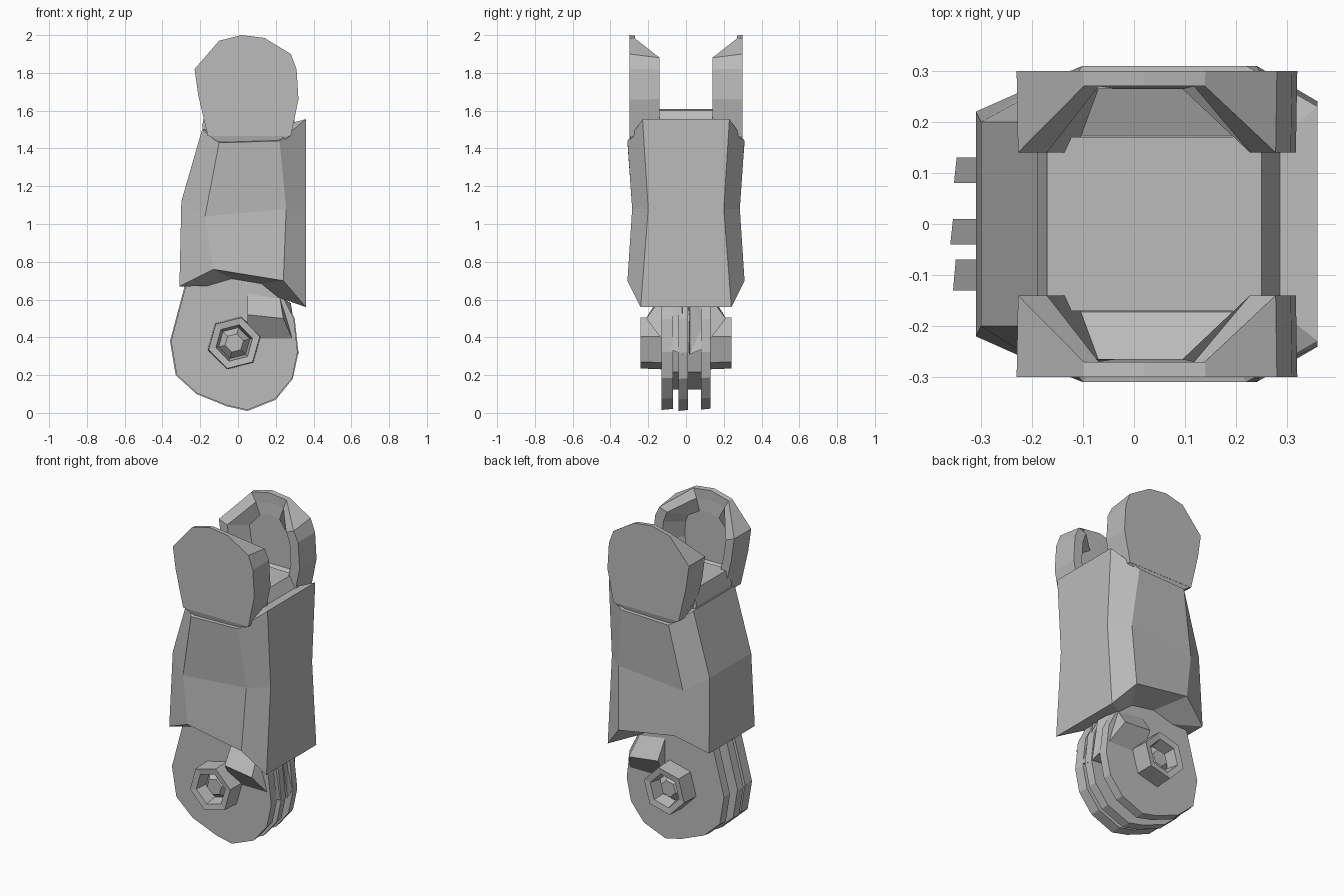
import bpy, bmesh, math
from mathutils import Vector

cube = bpy.data.objects.get("Cube")
if cube:
    bpy.data.objects.remove(cube, do_unlink=True)

grey = bpy.data.materials.new("plain grey")
grey.use_nodes = True
grey.diffuse_color = (0.5, 0.5, 0.5, 1)
grey.node_tree.nodes["Principled BSDF"].inputs["Base Color"].default_value = (0.5, 0.5, 0.5, 1)


def loft(name, rings):
    """Skin equal-length rings of points and close both ends with a fan."""
    bm = bmesh.new()
    rows = [[bm.verts.new(p) for p in ring] for ring in rings]
    n = len(rows[0])
    for a, b in zip(rows, rows[1:]):
        for i in range(n):
            j = (i + 1) % n
            bm.faces.new((a[i], a[j], b[j], b[i]))
    for row in (rows[0], rows[-1]):
        mid = bm.verts.new(sum((v.co for v in row), Vector()) / n)
        for i in range(n):
            bm.faces.new((row[i], row[(i + 1) % n], mid))
    bmesh.ops.recalc_face_normals(bm, faces=bm.faces)
    mesh = bpy.data.meshes.new(name)
    bm.to_mesh(mesh)
    bm.free()
    mesh.materials.append(grey)
    obj = bpy.data.objects.new(name, mesh)
    bpy.context.collection.objects.link(obj)
    return obj


def scaled(outline, y, s, cx, cz):
    return [(cx + (x - cx) * s, y, cz + (z - cz) * s) for x, z in outline]


def circle(r, y, n, turn=0.0, cx=-0.02, cz=0.37):
    return [(cx + r * math.cos(turn + math.tau * i / n), y,
             cz + r * math.sin(turn + math.tau * i / n)) for i in range(n)]


# Limb shell: corner columns from bottom to top, mirrored front to back
columns = [
    [(0.36, -0.24, 0.56), (0.36, -0.20, 1.08), (0.36, -0.23, 1.555)],
    [(0.24, -0.31, 0.70), (0.255, -0.285, 1.08), (0.22, -0.31, 1.44)],
    [(-0.13, -0.30, 0.76), (-0.175, -0.28, 1.04), (-0.10, -0.31, 1.43)],
    [(-0.31, -0.22, 0.67), (-0.30, -0.20, 1.12), (-0.19, -0.20, 1.50)],
]
columns += [[(x, -y, z) for x, y, z in col] for col in reversed(columns)]
loft("limb_shell", list(zip(*columns)))

# Saddle floor between the two fork lugs
saddle = [(-0.17, 1.42), (0.25, 1.42), (0.29, 1.53), (0.25, 1.60), (-0.17, 1.61), (-0.19, 1.52)]
loft("fork_saddle", [[(x, y, z) for x, z in saddle] for y in (-0.17, 0.17)])

# Fork lugs: rounded outer plate with a rim that is open at the top
lug = [(-0.16, 1.465), (0.28, 1.465), (0.32, 1.66), (0.31, 1.82), (0.28, 1.90),
       (0.14, 1.985), (0.02, 2.0), (-0.10, 1.97), (-0.23, 1.82), (-0.21, 1.68)]


def rim(s):
    ring = []
    for x, y, z in scaled(lug, 0.14, s, 0.04, 1.72):
        top = abs(x - 0.02) < 0.14 and z > 1.8
        ring.append((x, 0.27, z) if top else (x, y, min(z, 1.88)))
    return ring


for side, word in ((-1, "front"), (1, "back")):
    rings = [scaled(lug, 0.30, 1, 0.04, 1.72), rim(0.99), rim(0.78),
             scaled(lug, 0.265, 0.55, 0.04, 1.70)]
    loft(word + "_fork_lug", [[(x, side * y, z) for x, y, z in r] for r in rings])
    # Bevelled foot under the lug
    foot = [[(-0.16, side * 0.30, 1.47), (0.28, side * 0.30, 1.47),
             (0.30, side * 0.14, 1.55), (-0.18, side * 0.14, 1.55)],
            [(-0.10, side * 0.29, 1.43), (0.22, side * 0.29, 1.43),
             (0.25, side * 0.14, 1.43), (-0.15, side * 0.14, 1.43)]]
    loft(word + "_lug_foot", foot)

# Lower joint: stacked irregular discs around a core
disc = [(-0.36, 0.38), (-0.33, 0.20), (-0.22, 0.10), (-0.06, 0.035), (0.05, 0.01),
        (0.20, 0.07), (0.29, 0.18), (0.32, 0.32), (0.30, 0.50), (0.20, 0.70),
        (-0.02, 0.76), (-0.28, 0.68)]
for word, y0, y1, s in (("front", -0.13, -0.07, 0.985), ("middle", -0.04, 0.01, 1.0),
                        ("back", 0.08, 0.13, 0.98)):
    loft(word + "_joint_disc", [scaled(disc, y0, s, 0, 0.38), scaled(disc, y1, s * 0.985, 0, 0.38)])
loft("joint_core", [circle(0.26, y, 10) for y in (-0.12, 0.12)])

# Hollow hubs with a small pointed plug
for side, word in ((-1, "front"), (1, "back")):
    prof = ((0.145, 0.12), (0.14, 0.24), (0.10, 0.235), (0.085, 0.16), (0.05, 0.20))
    loft(word + "_hub", [circle(r, side * y, 6, 0.25) for r, y in prof])

# Splayed fins on the inner side of the joint
for side, word in ((-1, "front"), (1, "back")):
    base = [(0.05, side * 0.01, 0.34), (0.05, side * 0.09, 0.34),
            (0.05, side * 0.20, 0.52), (0.05, side * 0.10, 0.68), (0.05, side * 0.01, 0.68)]
    tip = [(0.32, side * 0.02, 0.31), (0.31, side * 0.09, 0.34),
           (0.24, side * 0.21, 0.50), (0.22, side * 0.12, 0.62), (0.28, side * 0.02, 0.58)]
    loft(word + "_splayed_fin", [base, tip])
